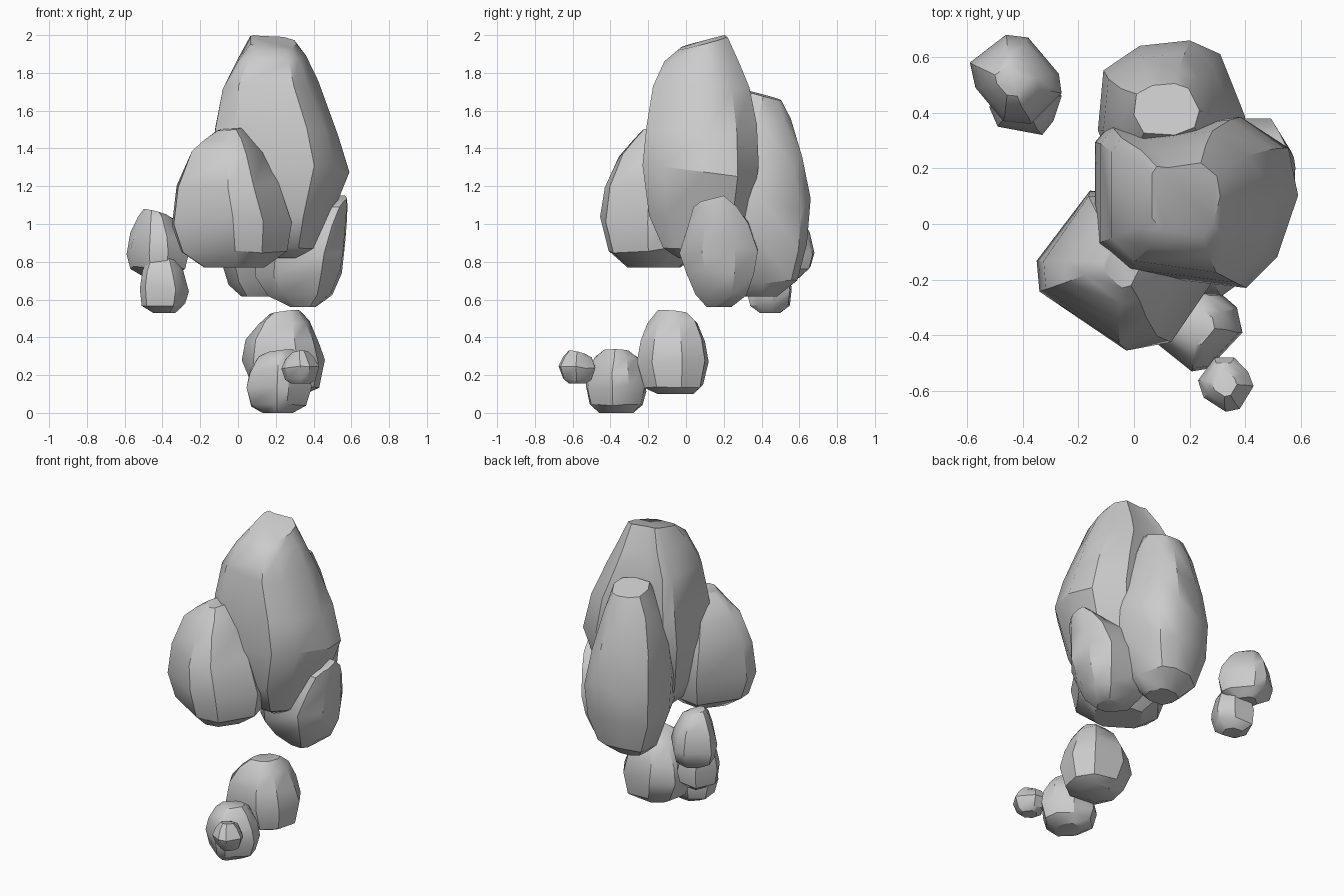
import bpy, bmesh, math, random

random.seed(4)


def rock(name, outline, rings, drop=(0.01, 0.02)):
    """Loft a plan outline (x, y) through rings of (z, x_min, x_max, y_min, y_max).
    drop = how far the top facet falls towards +x and +y (negative: towards -x, -y)."""
    xs, ys = [p[0] for p in outline], [p[1] for p in outline]
    unit = [((x - min(xs)) / (max(xs) - min(xs)), (y - min(ys)) / (max(ys) - min(ys)))
            for x, y in outline]
    fall = lambda d, t: d * t if d > 0 else -d * (1 - t)
    bm = bmesh.new()
    loops = []
    for i, (z, x0, x1, y0, y1) in enumerate(rings):
        gap = min(abs(z - rings[j][0]) for j in (i - 1, i + 1) if 0 <= j < len(rings))
        wob = 0.0 if i in (0, len(rings) - 1) else gap * 0.2
        loop = []
        for u, v in unit:
            h = z + random.uniform(-wob, wob)
            if i == len(rings) - 1:
                h -= fall(drop[0], u) + fall(drop[1], v)
            loop.append(bm.verts.new((x0 + u * (x1 - x0), y0 + v * (y1 - y0), h)))
        loops.append(loop)
    n = len(unit)
    for a, b in zip(loops, loops[1:]):
        for k in range(n):
            bm.faces.new((a[k], a[(k + 1) % n], b[(k + 1) % n], b[k]))
    bm.faces.new(loops[0])
    bm.faces.new(loops[-1])
    bmesh.ops.recalc_face_normals(bm, faces=bm.faces)
    mesh = bpy.data.meshes.new(name)
    bm.to_mesh(mesh)
    bm.free()
    ob = bpy.data.objects.new(name, mesh)
    bpy.context.collection.objects.link(ob)
    bpy.ops.object.select_all(action='DESELECT')
    ob.select_set(True)
    bpy.context.view_layer.objects.active = ob
    bpy.ops.object.shade_smooth_by_angle(angle=math.radians(35))
    return ob


# Tall central boulder
rock("main_boulder",
     [(-.14, -.08), (-.02, -.18), (.40, -.23), (.51, -.12), (.585, .10), (.55, .27),
      (.38, .38), (.03, .34), (-.09, .35), (-.14, .29)],
     [(.82, .06, .36, -.04, .20), (.88, -.03, .44, -.12, .28), (1.03, -.10, .50, -.195, .34),
      (1.27, -.14, .59, -.23, .385), (1.50, -.12, .53, -.21, .375), (1.73, -.08, .425, -.175, .335),
      (1.87, .00, .36, -.115, .285), (2.005, .065, .31, -.045, .22)], drop=(.02, -.07))

# Front left boulder
rock("front_boulder",
     [(-.35, -.13), (-.34, -.24), (-.03, -.45), (.13, -.42), (.28, -.20), (.26, -.05),
      (.10, .10), (-.16, .12)],
     [(.77, -.18, .14, -.31, -.03), (.86, -.30, .26, -.41, .07), (1.02, -.35, .285, -.455, .12),
      (1.22, -.325, .21, -.43, .10), (1.37, -.25, .135, -.355, .04), (1.45, -.18, .08, -.285, -.01),
      (1.515, -.11, .02, -.23, -.07)], drop=(-.015, -.01))

# Back boulder
rock("back_boulder",
     [(-.13, .33), (-.11, .55), (.02, .64), (.20, .66), (.31, .61), (.40, .38), (.36, .20),
      (.20, .12), (-.05, .14)],
     [(.615, .02, .21, .31, .48), (.69, -.05, .31, .24, .59), (.88, -.12, .38, .16, .64),
      (1.10, -.13, .40, .13, .66), (1.32, -.11, .36, .16, .615), (1.53, -.06, .29, .22, .555),
      (1.71, .0, .235, .32, .505)], drop=(.01, .05))

# Leaning boulder under the right side
rock("right_boulder",
     [(.07, .08), (.18, -.03), (.46, -.04), (.57, .08), (.58, .26), (.50, .38), (.20, .38),
      (.08, .28)],
     [(.56, .28, .41, .11, .24), (.63, .16, .50, .05, .32), (.74, .09, .55, 0, .36),
      (.86, .10, .565, -.035, .38), (1.0, .24, .575, .01, .33), (1.09, .40, .58, .04, .27),
      (1.15, .51, .575, .08, .20)], drop=(0, -.03))

# Pair of stones on the left, at the back
rock("left_upper_stone",
     [(-.59, .58), (-.57, .49), (-.47, .37), (-.37, .36), (-.26, .47), (-.27, .54),
      (-.38, .67), (-.46, .68)],
     [(.715, -.49, -.35, .45, .60), (.77, -.57, -.28, .38, .66), (.85, -.59, -.26, .36, .68),
      (.94, -.57, -.28, .38, .655), (1.03, -.53, -.34, .42, .61), (1.085, -.50, -.38, .46, .57)],
     drop=(.03, .01))
rock("left_lower_stone",
     [(-.52, .42), (-.49, .35), (-.33, .32), (-.29, .37), (-.26, .46), (-.32, .55),
      (-.46, .56)],
     [(.53, -.45, -.33, .39, .50), (.57, -.51, -.28, .34, .55), (.66, -.52, -.26, .32, .56),
      (.75, -.505, -.29, .34, .54), (.82, -.47, -.33, .38, .51), (.865, -.43, -.36, .41, .47)],
     drop=(-.02, .01))

# Three stepping stones at the bottom
rock("lower_large_stone",
     [(.02, -.12), (.08, -.24), (.31, -.26), (.42, -.18), (.455, -.02), (.38, .10),
      (.18, .12), (.05, .04)],
     [(.10, .15, .36, -.15, .04), (.14, .08, .43, -.22, .09), (.26, .02, .46, -.26, .12),
      (.38, .04, .43, -.24, .10), (.48, .11, .38, -.205, .06), (.55, .17, .33, -.15, .01)],
     drop=(-.02, .015))
rock("lower_middle_stone",
     [(.05, -.40), (.21, -.53), (.27, -.52), (.39, -.39), (.37, -.30), (.28, -.22),
      (.14, -.21), (.05, -.29)],
     [(0, .13, .29, -.46, -.28), (.04, .07, .36, -.51, -.23), (.13, .045, .39, -.53, -.21),
      (.22, .065, .375, -.52, -.225), (.29, .11, .33, -.48, -.25), (.34, .16, .29, -.435, -.30)],
     drop=(-.015, .005))
rock("lower_small_stone",
     [(.23, -.56), (.25, -.62), (.33, -.67), (.38, -.66), (.43, -.58), (.41, -.53),
      (.36, -.48), (.29, -.48)],
     [(.155, .28, .38, -.62, -.53), (.18, .25, .41, -.65, -.50), (.24, .23, .43, -.675, -.48),
      (.29, .25, .40, -.65, -.50), (.335, .28, .37, -.62, -.53)], drop=(-.01, .02))
